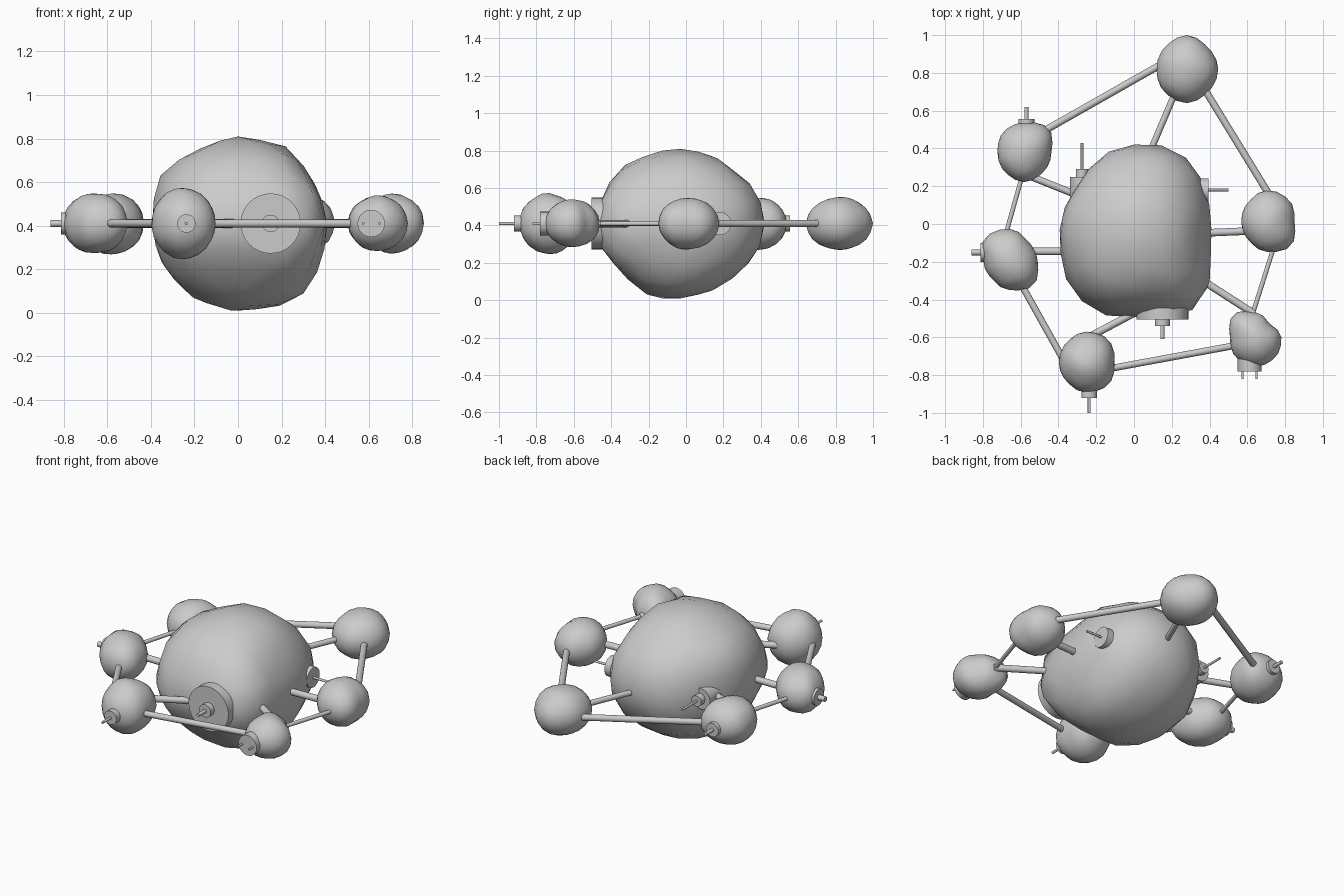
import bpy, bmesh, math
from mathutils import Vector, noise

if "Cube" in bpy.data.objects:
    bpy.data.objects.remove(bpy.data.objects["Cube"])

Z = 0.41  # height of the ring plane


def add_object(name, bm, smooth_angle):
    me = bpy.data.meshes.new(name)
    bm.to_mesh(me)
    bm.free()
    ob = bpy.data.objects.new(name, me)
    bpy.context.collection.objects.link(ob)
    bpy.ops.object.select_all(action='DESELECT')
    ob.select_set(True)
    bpy.context.view_layer.objects.active = ob
    bpy.ops.object.shade_smooth_by_angle(angle=math.radians(smooth_angle))
    return ob


def outline(points, center):
    """Return a function giving the outline radius along a 2D direction."""
    pts = [Vector(p) - Vector(center) for p in points]
    pts.sort(key=lambda p: math.atan2(p.y, p.x))
    cross = lambda a, b: a.x * b.y - a.y * b.x

    def radius(x, y):
        u = Vector((x, y))
        if u.length < 1e-6:
            u = Vector((1, 0))
        u.normalize()
        for a, b in zip(pts, pts[1:] + pts[:1]):
            if cross(a, u) >= -1e-7 and cross(u, b) >= -1e-7:
                return cross(a, b) / cross(u, b - a)
        return pts[0].length
    return radius


def rock(name, center, radius_of):
    bm = bmesh.new()
    bmesh.ops.create_icosphere(bm, subdivisions=3, radius=1)
    for v in bm.verts:
        d = v.co.normalized()
        v.co = Vector(center) + d * radius_of(d)
    return add_object(name, bm, 60)


def cylinder(bm, a, b, r, sides):
    a, b = Vector(a), Vector(b)
    d = b - a
    m = d.to_track_quat('Z', 'Y').to_matrix().to_4x4()
    m.translation = (a + b) / 2
    bmesh.ops.create_cone(bm, cap_ends=True, segments=sides, radius1=r,
                          radius2=r, depth=d.length, matrix=m)


# Central rock, shaped by its three outlines
top = outline([(.05, .43), (-.1, .41), (-.25, .28), (-.36, .1), (-.4, -.1), (-.36, -.3),
               (-.27, -.42), (-.13, -.5), (.05, -.5), (.25, -.49), (.38, -.43), (.405, -.32),
               (.41, -.1), (.4, .1), (.35, .28), (.27, .36), (.16, .42)], (0, -.03))
front = outline([(.02, .815), (.11, .79), (.24, .76), (.34, .62), (.4, .48), (.415, .4),
                 (.4, .25), (.31, .08), (.2, .03), (0, .0), (-.2, .06), (-.34, .2),
                 (-.4, .37), (-.4, .5), (-.36, .63), (-.26, .72), (-.1, .78)], (0, Z))
side = outline([(-.07, .815), (.03, .8), (.16, .77), (.28, .67), (.37, .6), (.425, .45),
                (.4, .3), (.3, .15), (.12, .04), (-.18, .0), (-.33, .13), (-.45, .28),
                (-.49, .4), (-.46, .5), (-.4, .65), (-.3, .75)], (-.03, Z))


def core_radius(d):
    w = [1 / (c * c + .02) for c in (d.z, d.y, d.x)]
    r = (top(d.x, d.y), front(d.x, d.z), side(d.y, d.z))
    return sum(a * b for a, b in zip(w, r)) / sum(w)


rock("central_rock", (0, -.03, Z), core_radius)

# Six outer rocks: centre, half height, plan radii every 45 degrees
rocks = [
    ((.28, .82), .14, (.166, .16, .18, .165, .161, .17, .18, .165)),
    ((-.58, .38), .14, (.143, .18, .158, .155, .143, .147, .158, .145)),
    ((-.66, -.195), .14, (.15, .143, .17, .178, .138, .132, .155, .182)),
    ((-.255, -.73), .16, (.153, .168, .16, .145, .143, .145, .163, .17)),
    ((.645, -.6), .127, (.135, .102, .132, .17, .137, .15, .155, .148)),
    ((.705, .01), .137, (.145, .165, .17, .145, .137, .138, .158, .178)),
]
for i, (c, h, radii) in enumerate(rocks):
    def small_radius(d):
        t = math.atan2(d.y, d.x) / (math.pi / 4) % 8
        k, f = int(t) % 8, t % 1
        f = f * f * (3 - 2 * f)
        r = radii[k] * (1 - f) + radii[(k + 1) % 8] * f
        flat = math.hypot(d.x, d.y)
        bump = 1 + .06 * abs(d.z) * noise.noise(d * 1.6 + Vector((i * 7.3, 2, 5)))
        return bump / math.hypot(flat / r, d.z / h)
    rock(f"outer_rock_{i + 1}", (c[0], c[1], Z), small_radius)

# Ring struts between neighbouring rocks, and spokes to the centre
ring = [((-.525, .465), (.215, .885), .019), ((-.567, .343), (-.70, -.13), .012),
        ((-.63, -.26), (-.33, -.797), .018), ((-.24, -.786), (.646, -.623), .018),
        ((.6, -.565), (.757, -.07), .012), ((.293, .845), (.768, .07), .019)]
spokes = [((.25, .77), (.08, .37), .017), ((-.604, .274), (-.235, .127), .019),
          ((-.604, -.145), (-.182, -.145), .02), ((-.26, -.61), (.055, -.443), .02),
          ((.636, -.475), (.266, -.237), .02), ((.662, -.035), (.24, -.053), .02)]
for name, rods in (("ring_strut", ring), ("spoke", spokes)):
    for i, (a, b, r) in enumerate(rods):
        bm = bmesh.new()
        cylinder(bm, (*a, Z), (*b, Z), r, 16)
        add_object(f"{name}_{i + 1}", bm, 40)


# Docking ports: base point, outward direction, steps of (start, end, radius, offset)
def port(name, base, out, steps):
    bm = bmesh.new()
    base, out = Vector((*base, Z)), Vector((*out, 0))
    across = Vector((-out.y, out.x, 0))
    for start, end, r, off in steps:
        o = base + across * off
        cylinder(bm, o + out * start, o + out * end, r, 32 if r > .02 else 12)
    add_object(name, bm, 40)


port("main_port", (.15, -.38), (0, -1), [(0, .125, .138, 0), (.1, .16, .04, 0), (.1, .23, .011, 0)])
port("rear_port", (-.275, .08), (0, 1), [(0, .17, .065, 0), (.1, .21, .033, 0), (.1, .35, .007, 0)])
port("right_port", (.26, .18), (1, 0), [(0, .135, .062, 0), (.1, .24, .007, 0)])
port("rock_port_1", (-.57, .42), (0, 1), [(0, .135, .042, 0), (.1, .2, .011, 0)])
port("rock_port_2", (-.7, -.15), (-1, 0), [(0, .113, .05, 0), (.05, .16, .016, 0)])
port("rock_port_3", (-.237, -.8), (0, -1), [(0, .12, .042, 0), (.08, .2, .008, 0)])
port("rock_port_4", (.612, -.64), (0, -1),
     [(0, .14, .063, 0), (.1, .18, .006, .037), (.1, .18, .006, -.037)])
